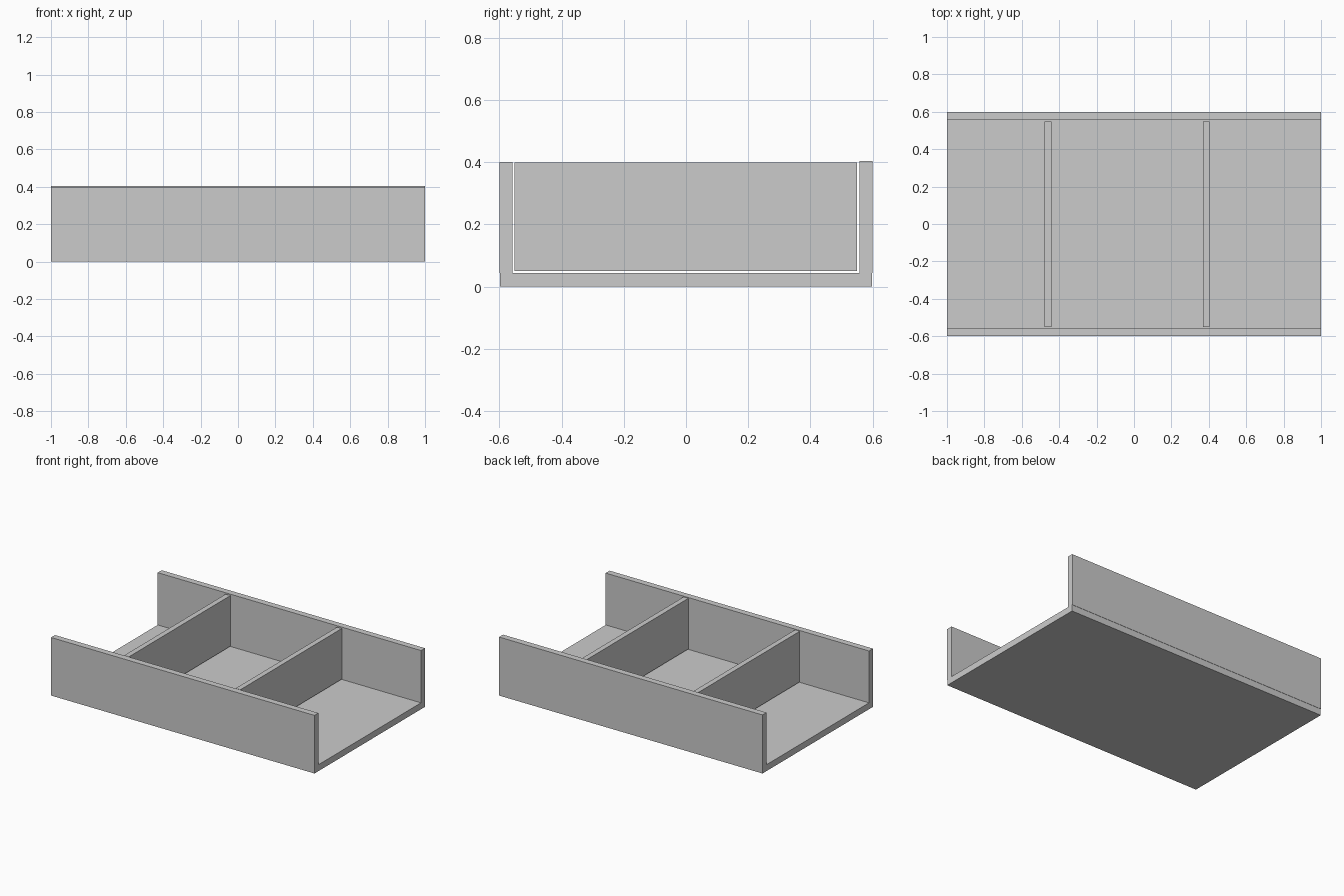
import bpy, bmesh

if "Cube" in bpy.data.objects:
    bpy.data.objects.remove(bpy.data.objects["Cube"])

def extrude_x(name, profile, x0, x1):
    """Extrude a closed (y, z) profile along x."""
    bm = bmesh.new()
    face = bm.faces.new([bm.verts.new((x0, y, z)) for y, z in profile])
    ext = bmesh.ops.extrude_face_region(bm, geom=[face])
    moved = [v for v in ext["geom"] if isinstance(v, bmesh.types.BMVert)]
    bmesh.ops.translate(bm, verts=moved, vec=(x1 - x0, 0, 0))
    bmesh.ops.recalc_face_normals(bm, faces=bm.faces)
    mesh = bpy.data.meshes.new(name)
    bm.to_mesh(mesh)
    bm.free()
    obj = bpy.data.objects.new(name, mesh)
    bpy.context.collection.objects.link(obj)
    return obj

# Tray: floor with front and back walls, open ends, back wall set a hair proud of the floor
extrude_x("tray_shell", [
    (-0.598, 0), (0.598, 0), (0.598, 0.044), (0.6, 0.044), (0.6, 0.403), (0.557, 0.403),
    (0.557, 0.044), (-0.557, 0.044), (-0.557, 0.4), (-0.6, 0.4), (-0.6, 0.044),
    (-0.598, 0.044)], -1, 1)

# Cross dividers standing just clear of the shell
panel = [(-0.551, 0.05), (0.549, 0.05), (0.549, 0.398), (-0.551, 0.398)]
for name, x in (("left_divider", -0.46), ("right_divider", 0.386)):
    extrude_x(name, panel, x - 0.018, x + 0.018)
